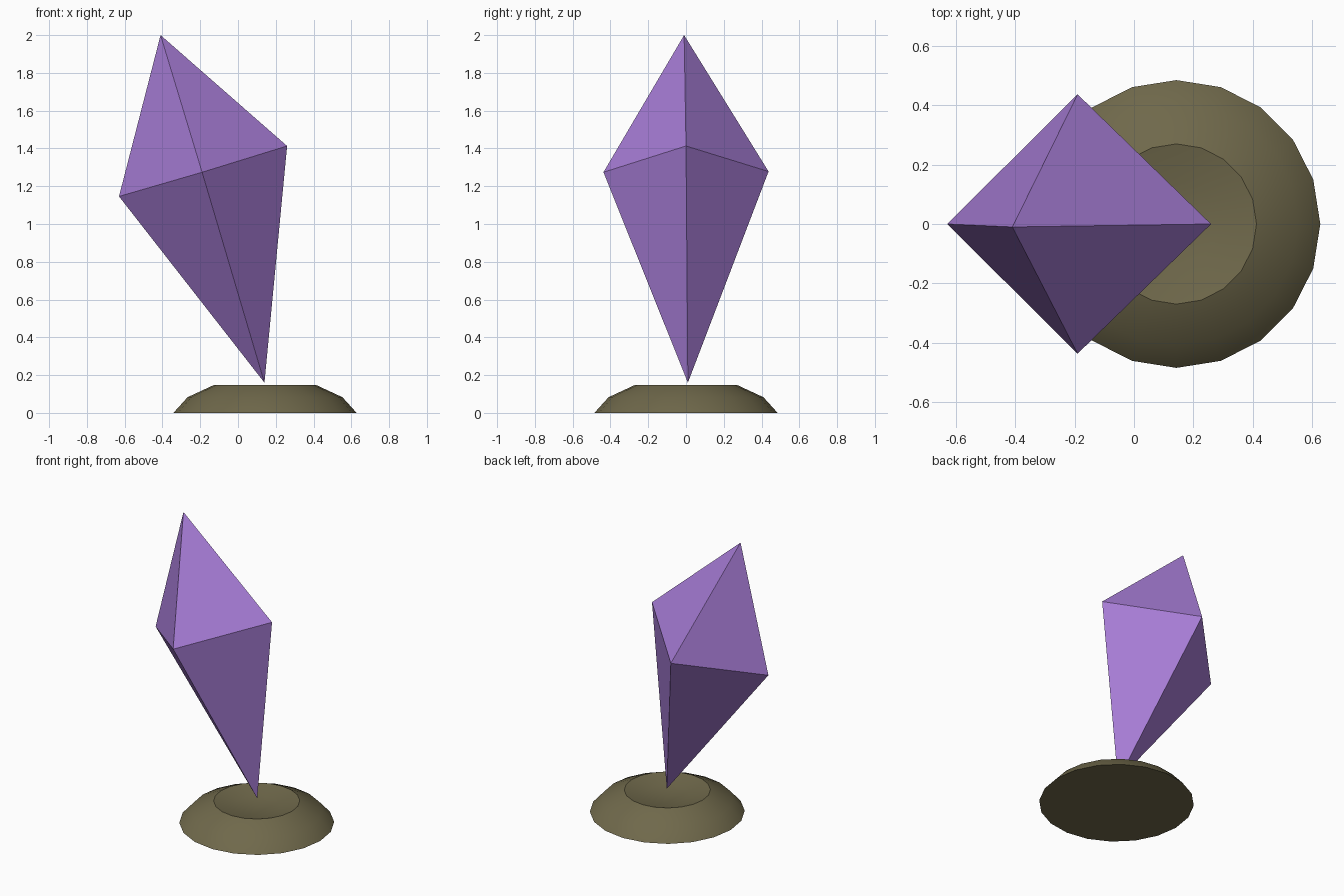
import bpy, bmesh, math

if "Cube" in bpy.data.objects:
    bpy.data.objects.remove(bpy.data.objects["Cube"])


def finish(name, bm, color):
    bmesh.ops.recalc_face_normals(bm, faces=bm.faces[:])
    me = bpy.data.meshes.new(name)
    bm.to_mesh(me)
    bm.free()
    mat = bpy.data.materials.new(name + "_material")
    mat.diffuse_color = color
    mat.use_nodes = True
    mat.node_tree.nodes["Principled BSDF"].inputs["Base Color"].default_value = mat.diffuse_color
    me.materials.append(mat)
    ob = bpy.data.objects.new(name, me)
    bpy.context.collection.objects.link(ob)
    return ob


# Crystal: tilted four-sided double pyramid, flat faces
bm = bmesh.new()
top = bm.verts.new((-0.41, -0.01, 2.0))
tip = bm.verts.new((0.14, 0.01, 0.16))
girdle = [bm.verts.new(p) for p in
          [(0.26, 0, 1.413), (-0.19, 0.437, 1.278),
           (-0.63, 0, 1.146), (-0.19, -0.437, 1.274)]]
for i in range(4):
    a, b = girdle[i], girdle[(i + 1) % 4]
    bm.faces.new((a, b, top))
    bm.faces.new((b, a, tip))
finish("crystal", bm, (0.38, 0.20, 0.66, 1))

# Base: low 20-sided mound with a shallow dish in the top
SIDES, CX = 20, 0.143
profile = [(0.485, 0.0), (0.41, 0.083), (0.27, 0.148), (0.14, 0.118)]
bm = bmesh.new()
rings = []
for r, z in profile:
    rings.append([bm.verts.new((CX + r * math.cos(math.tau * i / SIDES),
                                r * math.sin(math.tau * i / SIDES), z))
                  for i in range(SIDES)])
for lo, hi in zip(rings, rings[1:]):
    for i in range(SIDES):
        j = (i + 1) % SIDES
        bm.faces.new((lo[i], lo[j], hi[j], hi[i]))
bm.faces.new(rings[0][::-1])
centre = bm.verts.new((CX, 0, 0.108))
for i in range(SIDES):
    bm.faces.new((rings[-1][i], rings[-1][(i + 1) % SIDES], centre))
base = finish("base", bm, (0.16, 0.14, 0.07, 1))

# Smooth the mound, keep rim and foot sharp
bpy.context.view_layer.objects.active = base
base.select_set(True)
bpy.ops.object.shade_smooth_by_angle(angle=math.radians(32))
